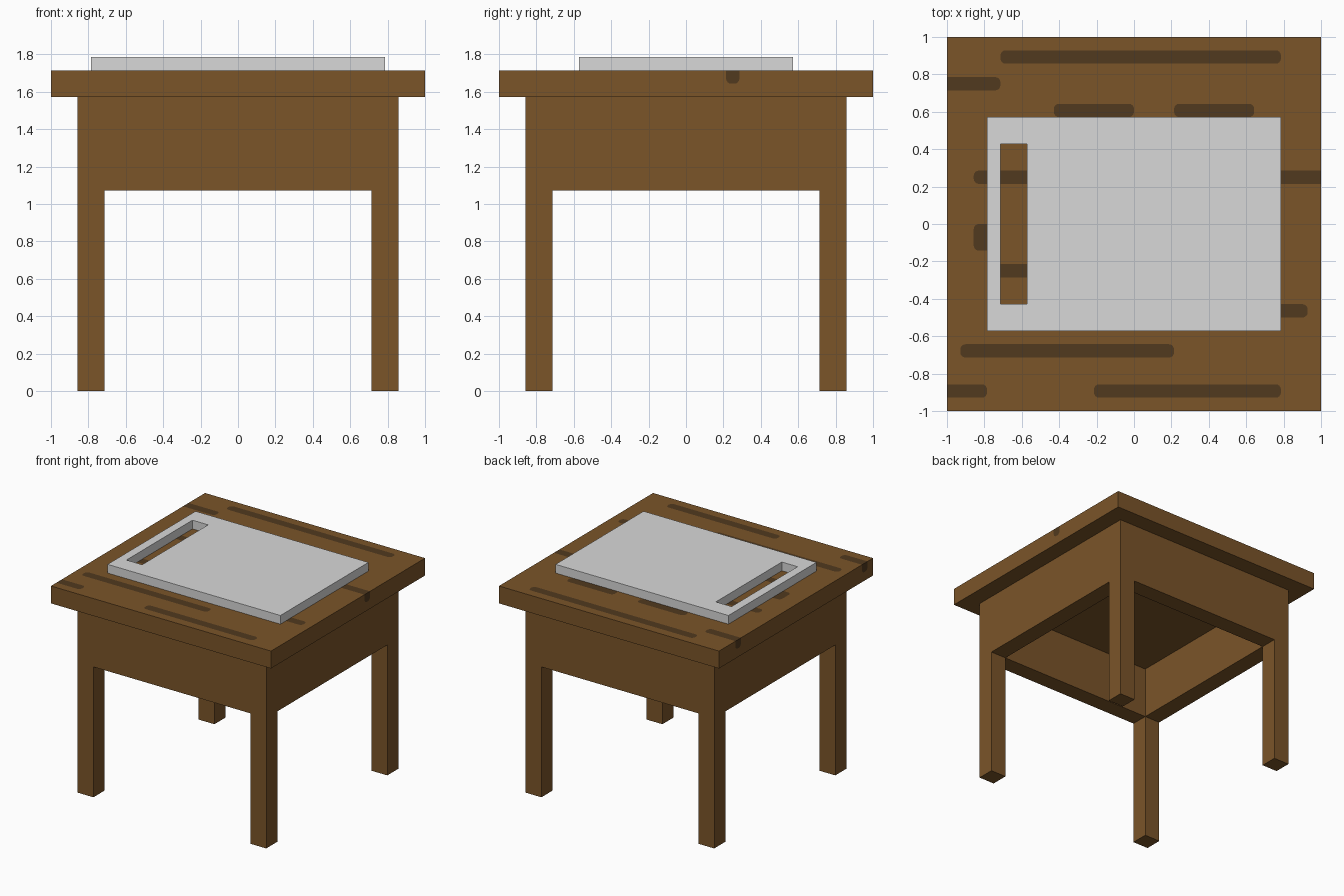
import bpy, bmesh, math
from itertools import product
from mathutils import Vector
from mathutils.geometry import delaunay_2d_cdt

if "Cube" in bpy.data.objects:
    bpy.data.objects.remove(bpy.data.objects["Cube"], do_unlink=True)

U = 1 / 14            # design unit
TOP = 24 * U          # height of the table surface
UNDER = 22 * U        # underside of the tabletop


def material(name, rgb):
    m = bpy.data.materials.new(name)
    m.use_nodes = True
    m.diffuse_color = (*rgb, 1)
    m.node_tree.nodes["Principled BSDF"].inputs["Base Color"].default_value = (*rgb, 1)
    return m


def finish(bm, name, *mats):
    bmesh.ops.remove_doubles(bm, verts=bm.verts, dist=1e-4)
    bmesh.ops.recalc_face_normals(bm, faces=bm.faces)
    mesh = bpy.data.meshes.new(name)
    bm.to_mesh(mesh)
    bm.free()
    for mat in mats:
        mesh.materials.append(mat)
    bpy.context.collection.objects.link(bpy.data.objects.new(name, mesh))


def block_solid(name, cuts, filled, mat):
    """Closed solid from grid cells; cuts are in design units per axis."""
    bm = bmesh.new()
    cells = {c for c in product(*(range(len(a) - 1) for a in cuts)) if filled(*c)}
    for cell in cells:
        for axis, step in product(range(3), (0, 1)):
            near = list(cell)
            near[axis] += 2 * step - 1
            if tuple(near) in cells:
                continue
            corners = []
            for p, q in ((0, 0), (1, 0), (1, 1), (0, 1)):
                idx = list(cell)
                idx[axis] += step
                idx[(axis + 1) % 3] += p
                idx[(axis + 2) % 3] += q
                corners.append(bm.verts.new([cuts[a][idx[a]] * U for a in range(3)]))
            bm.faces.new(corners)
    finish(bm, name, mat)


def rounded_rect(u0, u1, v0, v1, round_low=True, round_high=True):
    """Outline whose low-u and high-u ends may be rounded."""
    r, pts = 0.028, []
    corners = ((u1, v1, -1, -1, 0), (u0, v1, 1, -1, 1), (u0, v0, 1, 1, 2), (u1, v0, -1, 1, 3))
    for u, v, su, sv, quarter in corners:
        if round_low if su > 0 else round_high:
            for i in range(5):
                a = (quarter + i / 4) * math.pi / 2
                pts.append((u + su * r + r * math.cos(a), v + sv * r + r * math.sin(a)))
        else:
            pts.append((u, v))
    return pts


def painted_face(bm, panel, outlines, place):
    """Flat panel with the outlines cut into it and given the second material."""
    verts, loops = [], []
    for outline in [panel] + outlines:
        loops.append(list(range(len(verts), len(verts) + len(outline))))
        verts += [Vector(p) for p in outline]
    points, _, faces, _, _, sources = delaunay_2d_cdt(verts, [], loops, 1, 1e-5)
    made = [bm.verts.new(place(*p)) for p in points]
    for face, source in zip(faces, sources):
        bm.faces.new([made[i] for i in face]).material_index = int(max(source) > 0)


wood = material("brown wood", (0.196, 0.089, 0.022))
grain = material("dark grain", (0.082, 0.041, 0.013))
metal = material("light grey", (0.69, 0.69, 0.69))

# Legs and apron in one piece, hollow below a closed upper panel
ring = (-12, -10, 10, 12)
block_solid("legs_and_apron", (ring, ring, (0, 15, 21, 22)),
            lambda i, j, k: (i != 1 and j != 1, (i, j) != (1, 1), True)[k], wood)

# Cutting board with a long handle slot
block_solid("board", ((-11, -10, -8, 11), (-8, -6, 6, 8), (24, 25)),
            lambda i, j, k: (i, j) != (1, 1), metal)

# Grain marks: x start, x end, y start, y end in design units
marks = [(-10, 11, 12, 13), (-14, -10, 10, 11), (-6, 0, 8, 9), (3, 9, 8, 9),
         (-12, -7, 3, 4), (9, 14, 3, 4), (-12, -10.5, -2, 0), (-10.5, -7.5, -4, -3),
         (9, 13, -7, -6), (-13, 3, -10, -9), (-14, -11, -13, -12), (-3, 11, -13, -12)]

# Square tabletop with the marks cut into its surface
bm = bmesh.new()
square = rounded_rect(-1, 1, -1, 1, False, False)
painted_face(bm, square, [rounded_rect(x0 * U, x1 * U, y0 * U, y1 * U, x0 > -14, x1 < 14)
                          for x0, x1, y0, y1 in marks], lambda u, v: (u, v, TOP))
painted_face(bm, square, [], lambda u, v: (u, v, UNDER))
edge = rounded_rect(UNDER, TOP, -1, 1, False, False)
for side in (-1, 1):
    # Marks that reach the rim fold over the side
    folds = [rounded_rect(TOP - U, TOP, y0 * U, y1 * U, True, False)
             for x0, x1, y0, y1 in marks if 14 * side in (x0, x1)]
    painted_face(bm, edge, folds, lambda u, v: (side, v, u))
    painted_face(bm, edge, [], lambda u, v: (v, side, u))
finish(bm, "tabletop", wood, grain)
